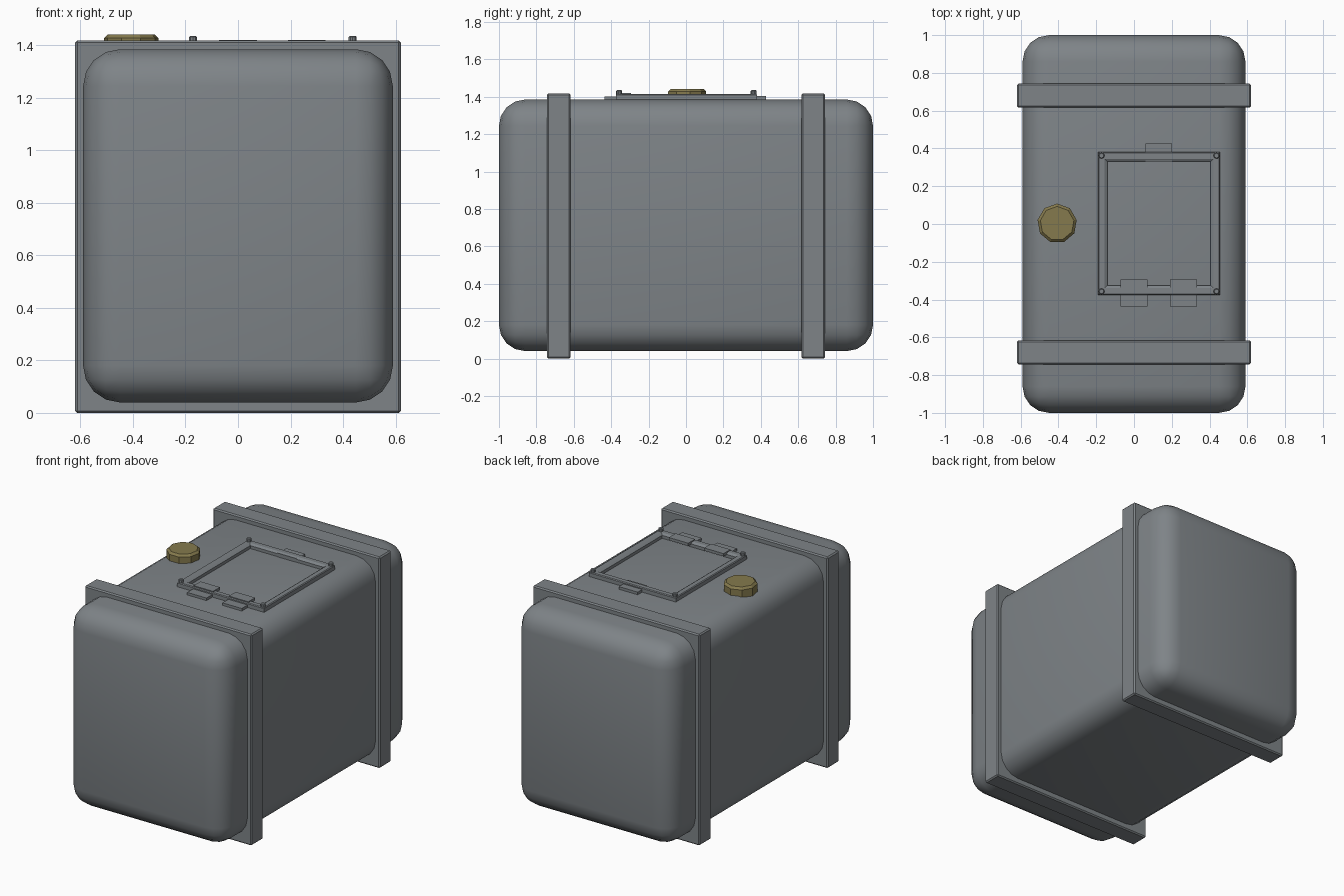
import bpy, bmesh, math
from mathutils import Matrix, Vector

if "Cube" in bpy.data.objects:
    bpy.data.objects.remove(bpy.data.objects["Cube"])


def material(name, rgb):
    m = bpy.data.materials.new(name)
    m.diffuse_color = (*rgb, 1)
    m.use_nodes = True
    m.node_tree.nodes["Principled BSDF"].inputs["Base Color"].default_value = m.diffuse_color
    return m


STEEL = material("grey steel", (0.21, 0.23, 0.245))
BRASS = material("dull brass", (0.235, 0.195, 0.075))


def finish(bm, name, mat, smooth=None):
    bmesh.ops.recalc_face_normals(bm, faces=bm.faces)
    me = bpy.data.meshes.new(name)
    bm.to_mesh(me)
    bm.free()
    ob = bpy.data.objects.new(name, me)
    bpy.context.collection.objects.link(ob)
    me.materials.append(mat)
    if smooth:
        bpy.ops.object.select_all(action='DESELECT')
        ob.select_set(True)
        bpy.context.view_layer.objects.active = ob
        bpy.ops.object.shade_smooth_by_angle(angle=math.radians(smooth))
    return ob


def box(name, lo, hi, mat=STEEL, bevel=0.0, segs=1, smooth=None):
    bm = bmesh.new()
    lo, hi = Vector(lo), Vector(hi)
    bmesh.ops.create_cube(bm, size=1, matrix=Matrix.Translation((lo + hi) / 2)
                          @ Matrix.Diagonal((*(hi - lo), 1)))
    if bevel:
        bmesh.ops.bevel(bm, geom=bm.edges[:], offset=bevel, segments=segs,
                        profile=0.5, affect='EDGES')
    return finish(bm, name, mat, smooth)


def disc(name, x, y, z0, z1, r, sides, chamfer, mat):
    bm = bmesh.new()
    bmesh.ops.create_cone(bm, cap_ends=True, segments=sides, radius1=r, radius2=r,
                          depth=z1 - z0, matrix=Matrix.Translation((x, y, (z0 + z1) / 2)))
    top = [e for e in bm.edges if all(v.co.z > z1 - 1e-4 for v in e.verts)]
    bmesh.ops.bevel(bm, geom=top, offset=chamfer, segments=1, affect='EDGES')
    return finish(bm, name, mat)


TOP = 1.385

# Tank body with rounded edges
box("tank_body", (-0.59, -1, 0.04), (0.59, 1, TOP), bevel=0.14, segs=4, smooth=40)

# Square straps, hollowed where the tank passes through
cutter = box("strap_cutter", (-0.58, -0.99, 0.05), (0.58, 0.99, TOP - 0.01),
             bevel=0.14, segs=4)
cutter.hide_render = True
cutter.hide_viewport = True
for name, y in (("front_strap", -0.68), ("back_strap", 0.68)):
    strap = box(name, (-0.62, y - 0.063, 0), (0.62, y + 0.063, 1.418), bevel=0.008)
    cut = strap.modifiers.new("hollow", 'BOOLEAN')
    cut.operation = 'DIFFERENCE'
    cut.object = cutter

# Hatch frame: nested rectangular rings with a sloped inner lip
X0, X1, Y0, Y1 = -0.19, 0.455, -0.375, 0.38
bm = bmesh.new()
rings = []
for inset, z in ((0, TOP - 0.005), (0, 1.41), (0.005, 1.415),
                 (0.035, 1.415), (0.05, 1.405), (0.05, TOP - 0.005)):
    a, b, c, d = X0 + inset, X1 - inset, Y0 + inset, Y1 - inset
    rings.append([bm.verts.new(p) for p in ((a, c, z), (b, c, z), (b, d, z), (a, d, z))])
for r, s in zip(rings, rings[1:] + rings[:1]):
    for i in range(4):
        j = (i + 1) % 4
        bm.faces.new((r[i], r[j], s[j], s[i]))
finish(bm, "hatch_frame", STEEL)

# Corner bolts
for i, x in enumerate((X0 + 0.018, X1 - 0.018)):
    for j, y in enumerate((Y0 + 0.018, Y1 - 0.018)):
        disc(f"corner_bolt_{i}{j}", x, y, 1.405, 1.435, 0.016, 10, 0.004, STEEL)

# Hinges: lower leaf on the tank, upper leaf over the frame
for i, x in enumerate((0.0, 0.262)):
    box(f"hinge_{i}_lower_leaf", (x - 0.072, -0.437, TOP - 0.005), (x + 0.072, -0.368, 1.402))
    box(f"hinge_{i}_upper_leaf", (x - 0.072, -0.368, 1.402), (x + 0.072, -0.295, 1.421))

# Latch opposite the hinges
box("latch_plate", (0.06, 0.375, TOP - 0.005), (0.2, 0.427, 1.403))
box("latch_tongue", (0.06, 0.328, TOP - 0.005), (0.2, 0.34, 1.41))

# Filler cap
disc("filler_cap", -0.407, 0.003, TOP - 0.01, 1.442, 0.105, 9, 0.014, BRASS)
